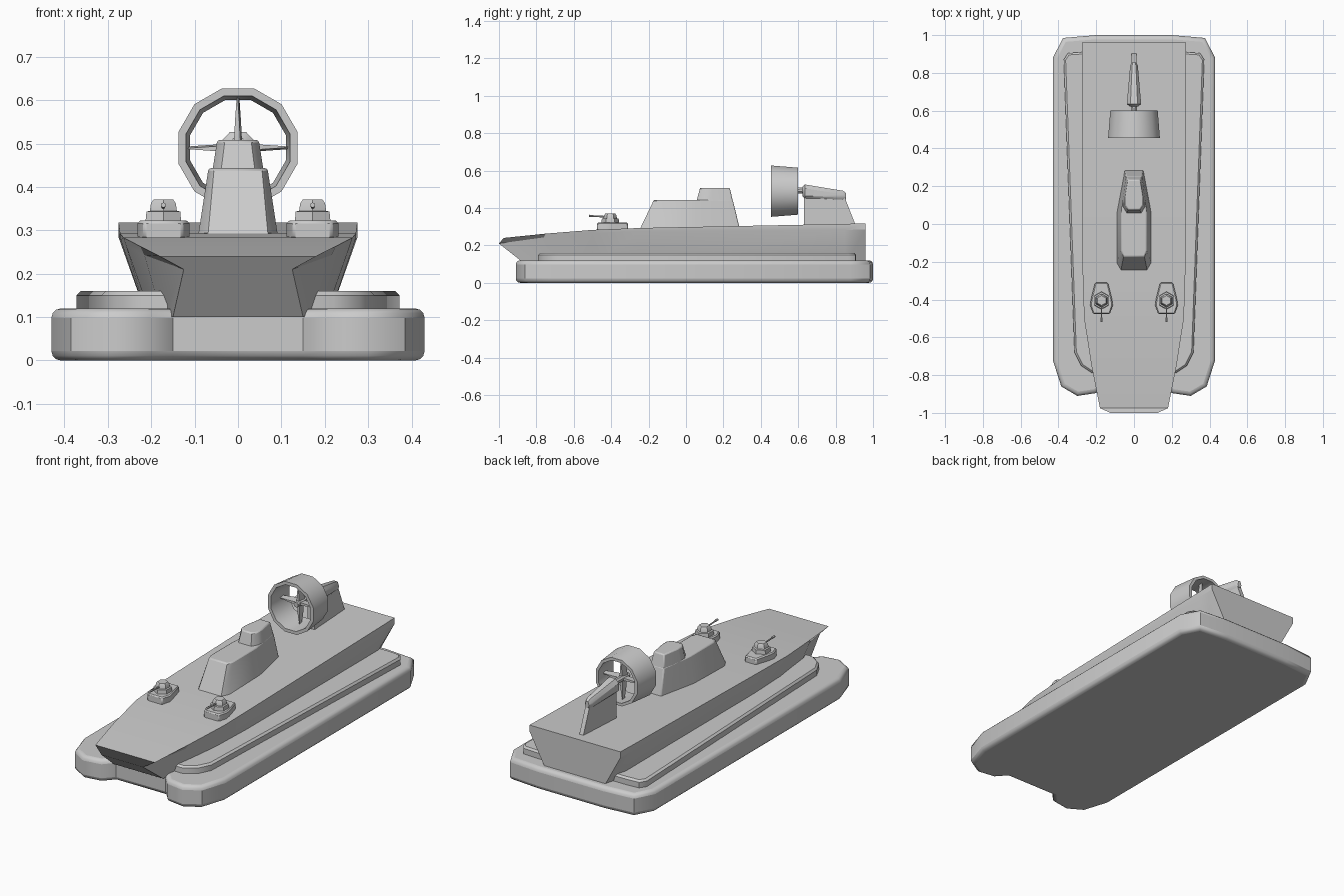
import bpy, bmesh, math
from mathutils import Vector, Matrix

if "Cube" in bpy.data.objects:
    bpy.data.objects.remove(bpy.data.objects["Cube"])


def loft(name, rings, bevel=0, segs=2, angle=35):
    """Skin equal-length rings of points and cap both ends."""
    bm = bmesh.new()
    vs = [[bm.verts.new(p) for p in r] for r in rings]
    n = len(vs[0])
    for a, b in zip(vs, vs[1:]):
        for i in range(n):
            j = (i + 1) % n
            bm.faces.new((a[i], a[j], b[j], b[i]))
    bm.faces.new(vs[0])
    bm.faces.new(vs[-1])
    bmesh.ops.recalc_face_normals(bm, faces=bm.faces)
    me = bpy.data.meshes.new(name)
    bm.to_mesh(me)
    bm.free()
    ob = bpy.data.objects.new(name, me)
    bpy.context.collection.objects.link(ob)
    bpy.ops.object.select_all(action='DESELECT')
    bpy.context.view_layer.objects.active = ob
    ob.select_set(True)
    if bevel:
        m = ob.modifiers.new("Bevel", 'BEVEL')
        m.width, m.segments = bevel, segs
        m.limit_method, m.angle_limit = 'ANGLE', math.radians(60)
    bpy.ops.object.shade_smooth_by_angle(angle=math.radians(angle))
    return ob


def outline(half, z, cx=0):
    """Mirror a right-hand outline into a closed horizontal ring."""
    pts = half + [(-x, y) for x, y in reversed(half)]
    return [(x + cx, y, z) for x, y in pts]


def circle(r, z, n, cx=0, cy=0):
    return [(cx + r * math.cos(2 * math.pi * i / n + math.pi / n),
             cy + r * math.sin(2 * math.pi * i / n + math.pi / n), z) for i in range(n)]


def rod(name, a, b, r1, r2, n=8):
    a, b = Vector(a), Vector(b)
    q = (b - a).to_track_quat('Z', 'Y')
    return loft(name, [[q @ Vector(p) + c for p in circle(r, 0, n)]
                       for c, r in ((a, r1), (b, r2))])


# inflatable skirt with notched bow
skirt = [(.15, -.84), (.20, -.895), (.30, -.91), (.385, -.86), (.43, -.72),
         (.43, .88), (.375, .985), (.2, 1.0)]
loft("skirt", [outline(skirt, 0), outline(skirt, .12)], .022, 3, 40)

# raised side deck
side = [(.22, -.79), (.28, -.75), (.315, -.68), (.372, .87), (.35, .905), (.27, .91)]
loft("side_deck", [outline(side, .11), outline(side, .16)], .01, 1)

# hull: stations of deck edge, knuckle and keel edge (x, y, z)
stations = [
    [(.275, .96, .318), (.275, .96, .285), (.175, .96, .10)],
    [(.275, .85, .315), (.275, .85, .283), (.21, .85, .10)],
    [(.272, -.25, .293), (.27, -.25, .277), (.21, -.25, .10)],
    [(.264, -.50, .283), (.258, -.50, .265), (.20, -.50, .10)],
    [(.225, -.75, .263), (.216, -.76, .243), (.175, -.72, .10)],
    [(.18, -.975, .24), (.125, -1.0, .21), (.15, -.86, .10)],
]
loft("hull", [s + [(-x, y, z) for x, y, z in reversed(s)] for s in stations], angle=25)

# cabin and bridge
loft("cabin", [outline([(.07, -.25), (.093, -.21), (.093, .06), (.05, .29)], .28),
               outline([(.055, -.172), (.068, -.14), (.068, .06), (.042, .25)], .443)],
     .006, 2)
loft("bridge", [outline([(.04, .055), (.06, .09), (.06, .13), (.042, .252)], .43),
                outline([(.03, .075), (.048, .10), (.048, .14), (.032, .234)], .508)],
     .006, 2)

# ducted propeller: open shroud made from a closed ring of profiles
bm = bmesh.new()
N, CZ = 12, .49
profile = [(.142, .455), (.130, .60), (.114, .60), (.124, .455)]
grid = []
for i in range(N):
    a = 2 * math.pi * (i + .5) / N
    grid.append([bm.verts.new((r * math.cos(a), y, CZ + r * math.sin(a)))
                 for r, y in profile])
for i in range(N):
    for k in range(4):
        bm.faces.new((grid[i][k], grid[i][(k + 1) % 4],
                      grid[(i + 1) % N][(k + 1) % 4], grid[(i + 1) % N][k]))
bmesh.ops.recalc_face_normals(bm, faces=bm.faces)
me = bpy.data.meshes.new("fan_shroud")
bm.to_mesh(me)
bm.free()
shroud = bpy.data.objects.new("fan_shroud", me)
bpy.context.collection.objects.link(shroud)
bpy.ops.object.select_all(action='DESELECT')
bpy.context.view_layer.objects.active = shroud
shroud.select_set(True)
bpy.ops.object.shade_smooth_by_angle(angle=math.radians(40))

# hub and blades
rod("fan_hub", (0, .50, CZ), (0, .64, CZ + .005), .014, .018)
for k in range(4):
    turn = Matrix.Rotation(k * math.pi / 2, 4, 'Y')
    rings = []
    for h, w, d in ((0, .010, .02), (.06, .007, .02), (.118, .003, .012)):
        sq = [(-w, .54 - d, h), (w - .004, .54 - d, h), (w, .54 + d, h), (.004 - w, .54 + d, h)]
        rings.append([turn @ Vector(p) + Vector((0, 0, CZ)) for p in sq])
    loft("fan_blade", rings)

# engine pod on a thin pylon
def pod_ring(y, w, lo, hi):
    c = w * .5
    half = [(c, lo), (w, lo + .015), (w, hi - .02), (c, hi)]
    return [(x, y, z) for x, z in half + [(-x, z) for x, z in reversed(half)]]


loft("engine_pod", [pod_ring(.622, .022, .465, .512), pod_ring(.635, .038, .45, .526),
                    pod_ring(.84, .02, .44, .492), pod_ring(.855, .012, .445, .48)])
pylon = [(.63, .30), (.63, .50), (.84, .47), (.855, .44), (.91, .30)]
width = [.022, .022, .012, .012, .012]
loft("pylon", [[(s * w, y, z) for (y, z), w in zip(pylon, width)] for s in (-1, 1)])

# deck gun mounts
for s in (-1, 1):
    x = .172 * s
    base = [(.045, -.476), (.06, -.43), (.056, -.40), (.034, -.31)]
    loft("gun_base", [outline(base, .275, x), outline(base, .322, x)], .006, 1)
    loft("gun_turret", [circle(.048, .315, 6, x, -.405), circle(.045, .343, 6, x, -.405),
                        circle(.036, .345, 6, x, -.405), circle(.033, .362, 6, x, -.405),
                        circle(.026, .371, 6, x, -.405)])
    rod("gun_barrel", (x, -.40, .352), (x, -.505, .357), .005, .004, 6)
    rod("gun_muzzle", (x, -.495, .357), (x, -.518, .358), .006, .006, 6)
